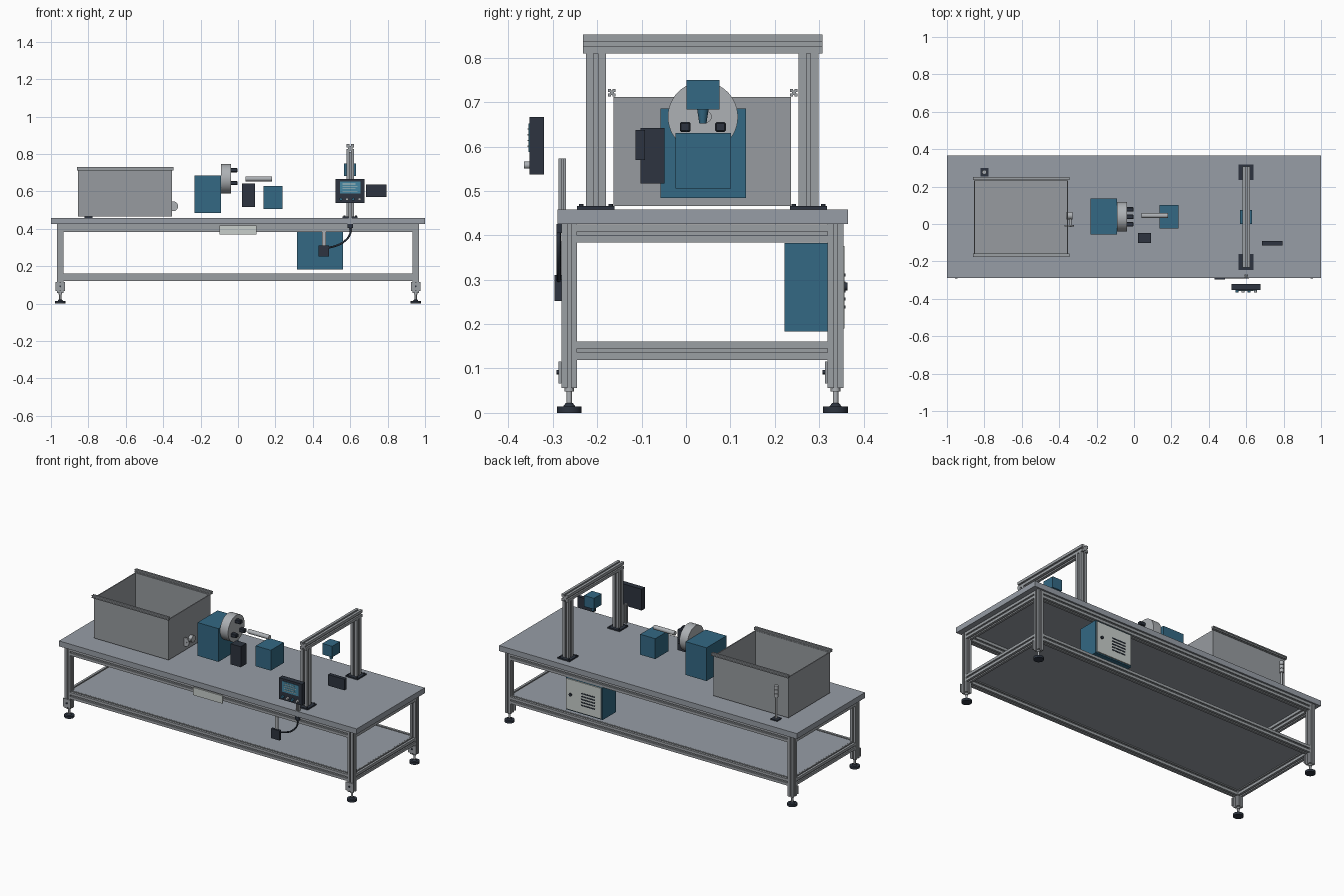
import bpy, bmesh, math
from mathutils import Matrix, Vector

if "Cube" in bpy.data.objects:
    bpy.data.objects.remove(bpy.data.objects["Cube"], do_unlink=True)


def material(name, *rgb):
    m = bpy.data.materials.new(name)
    m.use_nodes = True
    m.diffuse_color = (*rgb, 1)
    m.node_tree.nodes["Principled BSDF"].inputs["Base Color"].default_value = (*rgb, 1)
    return m


GREY = material("table grey", 0.31, 0.34, 0.38)
ALU = material("aluminium", 0.33, 0.35, 0.37)
STEEL = material("sheet steel", 0.31, 0.33, 0.35)
SILVER = material("bright metal", 0.42, 0.44, 0.46)
BLUE = material("machine blue", 0.033, 0.14, 0.23)
DARK = material("dark charcoal", 0.026, 0.034, 0.05)
CREAM = material("panel white", 0.58, 0.62, 0.60)
SCREEN = material("screen blue", 0.06, 0.24, 0.36)

TURN = {"X": Matrix.Rotation(math.pi / 2, 4, "Y"),
        "Y": Matrix.Rotation(-math.pi / 2, 4, "X"),
        "Z": Matrix.Identity(4)}


def finish(bm, name, mat):
    bmesh.ops.recalc_face_normals(bm, faces=bm.faces)
    me = bpy.data.meshes.new(name)
    bm.to_mesh(me)
    bm.free()
    me.materials.append(mat)
    ob = bpy.data.objects.new(name, me)
    bpy.context.scene.collection.objects.link(ob)
    return ob


def box(name, mat, xs, ys, zs):
    """Box between the given x, y and z limits."""
    bm = bmesh.new()
    bmesh.ops.create_cube(bm, size=1)
    for v in bm.verts:
        v.co = [lim[0] if c < 0 else lim[1] for c, lim in zip(v.co, (xs, ys, zs))]
    return finish(bm, name, mat)


def cyl(name, mat, axis, centre, radius, length, top=None, sides=32):
    """Cylinder or cone around an axis, with smooth sides and flat caps."""
    bm = bmesh.new()
    bmesh.ops.create_cone(bm, cap_ends=True, segments=sides, radius1=radius,
                          radius2=radius if top is None else top, depth=length,
                          matrix=Matrix.Translation(centre) @ TURN[axis])
    for f in bm.faces:
        f.smooth = len(f.verts) == 4
    return finish(bm, name, mat)


def slotted(name, axis, centre, length, width, depth, mat=ALU):
    """Aluminium extrusion with a groove along each of its four sides."""
    bm = bmesh.new()
    g, d = 0.11, 0.28
    side = [(0.5, -0.5), (0.5, -g), (d, -g), (d, g), (0.5, g)]
    pts = []
    for k in range(4):
        for a, b in side:
            for _ in range(k):
                a, b = -b, a
            pts.append((a * width, b * depth, -length / 2))
    face = bm.faces.new([bm.verts.new(p) for p in pts])
    out = bmesh.ops.extrude_face_region(bm, geom=[face])["geom"]
    bmesh.ops.translate(bm, vec=(0, 0, length),
                        verts=[v for v in out if isinstance(v, bmesh.types.BMVert)])
    bm.transform(Matrix.Translation(centre) @ TURN[axis])
    return finish(bm, name, mat)


# Table: top, shelf and slotted frame
LEG_X, LEG_Y, W = 0.95, (-0.263, 0.337), 0.036
MID_Y = sum(LEG_Y) / 2
box("table_top", GREY, (-1, 1), (-0.29, 0.365), (0.425, 0.458))
box("lower_shelf", GREY, (-0.94, 0.94), (-0.255, 0.33), (0.15, 0.161))
for level, z in (("upper", 0.404), ("lower", 0.14)):
    for y in LEG_Y:
        slotted(level + "_long_rail", "X", (0, y, z), 2 * LEG_X - W, 0.041, W)
    for x in (-LEG_X, LEG_X):
        slotted(level + "_end_rail", "Y", (x, MID_Y, z), LEG_Y[1] - LEG_Y[0] - W, W, 0.041)

# Legs with foot brackets and levelling feet
for x in (-LEG_X, LEG_X):
    for y in LEG_Y:
        slotted("leg", "Z", (x, y, 0.241), 0.37, W, W)
        front = y - W / 2
        box("foot_bracket", ALU, (x - 0.026, x + 0.026), (front - 0.006, front), (0.066, 0.116))
        cyl("bracket_bolt", DARK, "Y", (x, front - 0.008, 0.092), 0.005, 0.006, sides=12)
        cyl("foot_pad", DARK, "Z", (x, y, 0.007), 0.028, 0.014)
        cyl("foot_collar", DARK, "Z", (x, y, 0.018), 0.014, 0.008, 0.008)
        cyl("foot_rod", SILVER, "Z", (x, y, 0.035), 0.006, 0.04, sides=16)
        cyl("foot_nut", SILVER, "Z", (x, y, 0.052), 0.011, 0.008, sides=6)

# Open bin with rails along its long edges
bx, by, bz, t = (-0.855, -0.352), (-0.163, 0.237), (0.466, 0.712), 0.006
box("bin_floor", STEEL, bx, by, (bz[0], bz[0] + t))
for lo in (bx[0], bx[1] - t):
    box("bin_end_wall", STEEL, (lo, lo + t), by, bz)
for lo in (by[0], by[1] - t):
    box("bin_side_wall", STEEL, bx, (lo, lo + t), bz)
for y in (-0.167, 0.243):
    slotted("bin_rail", "X", (-0.603, y, 0.721), 0.515, 0.017, 0.017)

# Bin drain valve
cyl("valve_body", SILVER, "X", (-0.345, 0.045, 0.52), 0.02, 0.03)
cyl("valve_stem", SILVER, "Y", (-0.34, 0.015, 0.52), 0.006, 0.06, sides=16)
cyl("valve_wheel", SILVER, "Y", (-0.346, -0.01, 0.52), 0.026, 0.008)

# Signal lamp behind the bin
lx, ly = -0.8, 0.277
box("lamp_base", DARK, (lx - 0.022, lx + 0.022), (ly - 0.022, ly + 0.022), (0.458, 0.465))
cyl("lamp_pole", SILVER, "Z", (lx, ly, 0.53), 0.006, 0.13, sides=16)
for i in range(3):
    cyl("lamp_segment", SILVER, "Z", (lx, ly, 0.606 + 0.024 * i), 0.012, 0.021, sides=20)

# Drive housing, chuck and jaws
box("drive_housing", BLUE, (-0.232, -0.092), (-0.057, 0.135), (0.484, 0.686))
cy, cz = 0.038, 0.667
cyl("chuck", SILVER, "X", (-0.065, cy, cz), 0.079, 0.054, sides=48)
for i in range(3):
    a = math.radians(90 + 120 * i)
    jy, jz = cy + 0.046 * math.cos(a), cz + 0.046 * math.sin(a)
    jaw = box("chuck_jaw", DARK, (-0.04, -0.003), (jy - 0.012, jy + 0.012), (jz - 0.011, jz + 0.011))
    bev = jaw.modifiers.new("rounded", "BEVEL")
    bev.width = 0.003

# Workpiece, drive unit and tail unit
cyl("workpiece_rod", SILVER, "X", (0.111, 0.045, 0.667), 0.013, 0.14)
box("control_unit", DARK, (0.022, 0.09), (-0.102, -0.048), (0.517, 0.642))
box("tail_unit", BLUE, (0.136, 0.237), (-0.024, 0.101), (0.506, 0.63))

# Gantry
GX = 0.6
for y in (-0.203, 0.276):
    slotted("gantry_post", "Z", (GX, y, 0.637), 0.346, 0.042, 0.045)
    box("gantry_base", DARK, (GX - 0.04, GX + 0.04), (y - 0.042, y + 0.042), (0.458, 0.466))
    for sx in (-1, 1):
        for sy in (-1, 1):
            cyl("base_bolt", DARK, "Z", (GX + 0.031 * sx, y + 0.033 * sy, 0.468), 0.005, 0.006, sides=12)
slotted("gantry_beam", "Y", (GX, 0.038, 0.831), 0.54, 0.042, 0.042)

# Camera with lens, and side plate
box("camera_body", BLUE, (0.566, 0.632), (0.001, 0.075), (0.683, 0.75))
cyl("camera_lens", BLUE, "Z", (GX, 0.038, 0.668), 0.008, 0.032, 0.013)
box("sensor_panel", DARK, (0.685, 0.795), (-0.114, -0.092), (0.57, 0.637))

# Operator panel with screen, text bars and buttons
box("operator_panel", DARK, (0.522, 0.676), (-0.352, -0.32), (0.537, 0.666))
box("operator_screen", SCREEN, (0.545, 0.654), (-0.355, -0.352), (0.588, 0.652))
for i in range(4):
    z = 0.599 + 0.013 * i
    box("screen_bar", CREAM, (0.56, 0.64 - 0.012 * (i % 2)), (-0.357, -0.355), (z, z + 0.003))
for i in range(4):
    cyl("panel_button", SILVER if i % 2 else BLUE, "Y",
        (0.55 + 0.033 * i, -0.358, 0.558), 0.008, 0.014, sides=20)

# Panel post clamped to the table edge
slotted("panel_post", "Z", (GX, -0.279, 0.49), 0.165, 0.018, 0.017)
box("post_clamp", DARK, (GX - 0.014, GX + 0.014), (-0.292, -0.27), (0.405, 0.425))

# Foot switch box, its strap and cable
box("switch_box", DARK, (0.43, 0.487), (-0.296, -0.281), (0.252, 0.311))
box("switch_strap", SILVER, (0.448, 0.47), (-0.287, -0.281), (0.311, 0.386))
curve = bpy.data.curves.new("switch_cable", "CURVE")
curve.dimensions = "3D"
curve.bevel_depth = 0.005
curve.bevel_resolution = 2
path = [(GX, 0.42), (0.6, 0.375), (0.565, 0.33), (0.52, 0.308), (0.48, 0.298)]
spline = curve.splines.new("BEZIER")
spline.bezier_points.add(len(path) - 1)
for p, (x, z) in zip(spline.bezier_points, path):
    p.co = Vector((x, -0.287, z))
    p.handle_left_type = p.handle_right_type = "AUTO"
curve.materials.append(DARK)
cable = bpy.data.objects.new("switch_cable", curve)
bpy.context.scene.collection.objects.link(cable)

# Blank sign plate on the front rail
box("sign_plate", CREAM, (-0.1, 0.098), (-0.29, -0.282), (0.37, 0.417))

# Cabinet under the table with a vented back panel
box("cabinet", BLUE, (0.315, 0.562), (0.222, 0.35), (0.183, 0.383))
box("cabinet_door", CREAM, (0.322, 0.555), (0.35, 0.357), (0.19, 0.376))
for i in range(5):
    z = 0.235 + 0.018 * i
    box("vent_slot", DARK, (0.36, 0.455), (0.357, 0.359), (z, z + 0.007))
cyl("door_knob", DARK, "Y", (0.525, 0.36, 0.285), 0.009, 0.008, sides=20)
